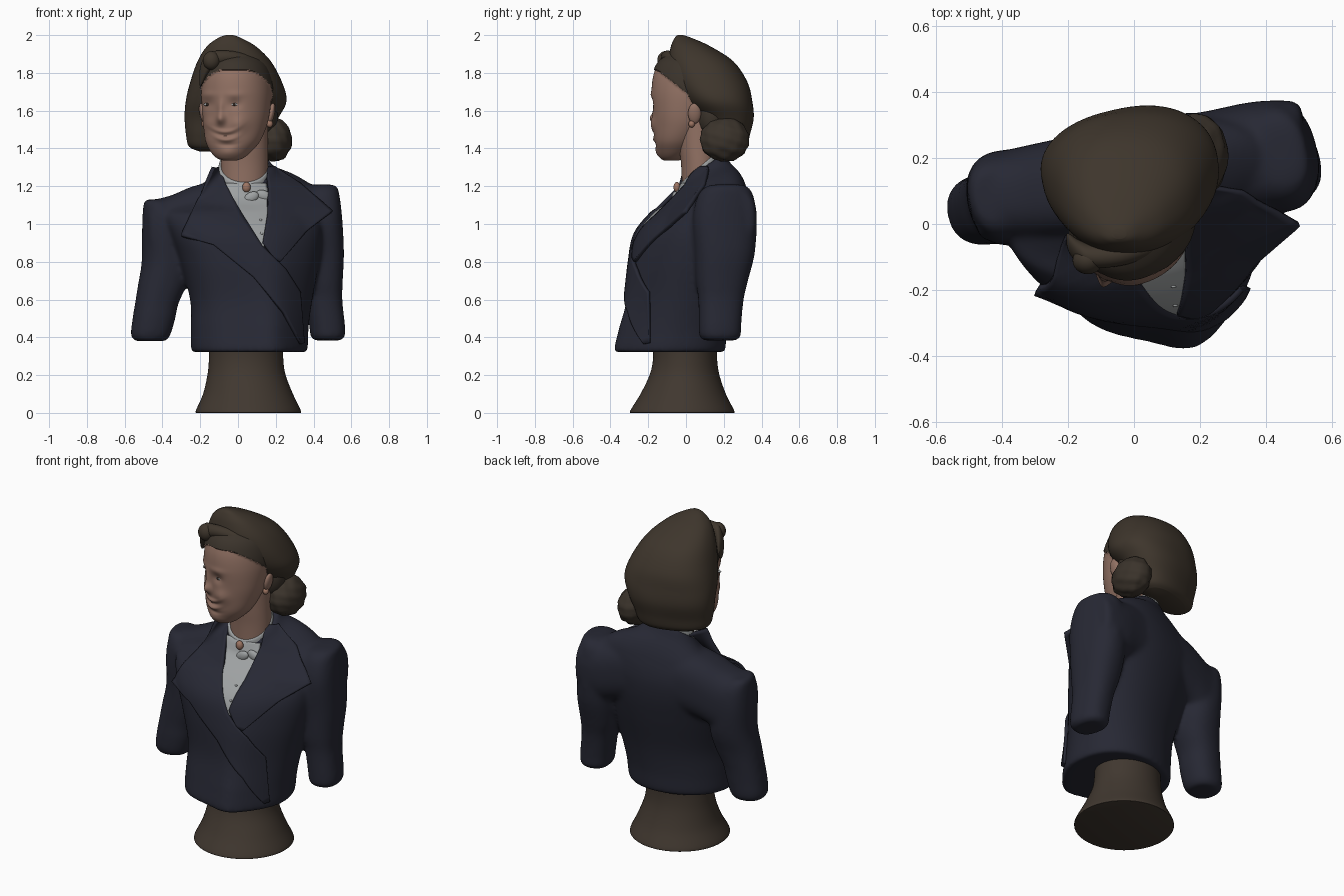
import bpy, bmesh, math
from mathutils import Vector
from mathutils.bvhtree import BVHTree

def mat(name, r, g, b):
    m = bpy.data.materials.new(name)
    m.diffuse_color = (r, g, b, 1)
    return m

NAVY = mat("navy_cloth", 0.02, 0.0212, 0.034)
SKIN = mat("skin", 0.29, 0.168, 0.127)
SHIRT = mat("grey_white_cloth", 0.34, 0.355, 0.36)
FELT = mat("brown_felt", 0.048, 0.036, 0.025)
HAIR = mat("dark_brown_hair", 0.043, 0.033, 0.024)
STONE = mat("brown_plinth", 0.052, 0.039, 0.029)
DARK = mat("dark_iris", 0.03, 0.02, 0.015)
PINK = mat("coral_jewel", 0.34, 0.18, 0.125)

def pick(ob):
    bpy.ops.object.select_all(action='DESELECT')
    ob.select_set(True)
    bpy.context.view_layer.objects.active = ob

def finish(name, bm, mats, angle=50):
    me = bpy.data.meshes.new(name)
    bm.to_mesh(me)
    ob = bpy.data.objects.new(name, me)
    bpy.context.collection.objects.link(ob)
    for m in mats:
        me.materials.append(m)
    pick(ob)
    bpy.ops.object.shade_smooth_by_angle(angle=math.radians(angle))
    return ob

def spline(p, t):
    i = min(int(t), len(p) - 2)
    f = t - i
    a, b, c, d = p[max(i - 1, 0)], p[i], p[i + 1], p[min(i + 2, len(p) - 1)]
    return [0.5 * (2 * q + (r - o) * f + (2 * o - 5 * q + 4 * r - s) * f * f
                   + (3 * q - o - 3 * r + s) * f ** 3) for o, q, r, s in zip(a, b, c, d)]

# Rounded sections (z, cx, cy, rx, ry, optional rotation) joined into a smooth solid
def loft(name, rings, mats, rot=0, e=2, n=64, steps=6, shape=Vector, rule=None):
    rings = [tuple(r) if len(r) == 6 else tuple(r) + (rot,) for r in rings]
    bm, rows = bmesh.new(), []
    for k in range((len(rings) - 1) * steps + 1):
        z, cx, cy, rx, ry, rt = spline(rings, k / steps)
        ca, sa = math.cos(math.radians(rt)), math.sin(math.radians(rt))
        rows.append([])
        for j in range(n):
            c, s = math.cos(2 * math.pi * j / n), math.sin(2 * math.pi * j / n)
            u = rx * math.copysign(abs(c) ** (2 / e), c)
            v = ry * math.copysign(abs(s) ** (2 / e), s)
            rows[-1].append(bm.verts.new(shape(Vector((cx + u * ca - v * sa, cy + u * sa + v * ca, z)))))
    for r, s in zip(rows, rows[1:]):
        for j in range(n):
            bm.faces.new((r[j], r[(j + 1) % n], s[(j + 1) % n], s[j]))
    bm.faces.new(rows[0][::-1])
    bm.faces.new(rows[-1])
    bmesh.ops.recalc_face_normals(bm, faces=bm.faces)
    for f in bm.faces:
        f.material_index = int(rule(f.calc_center_median())) if rule else 0
    return finish(name, bm, mats)

def ball(name, loc, size, m, shape=lambda p: 1, tilt=0):
    bm = bmesh.new()
    bmesh.ops.create_uvsphere(bm, u_segments=40, v_segments=24, radius=1)
    c, s = math.cos(tilt), math.sin(tilt)
    for v in bm.verts:
        x, y, z = (a * b * shape(v.co) for a, b in zip(v.co.copy(), size))
        v.co = Vector((x * c - z * s, y, x * s + z * c)) + Vector(loc)
    return finish(name, bm, [m], 80)

def g(d, s):
    return math.exp(-(d / s) ** 2)

def along_x(p):
    return Vector((p.z, p.x, p.y))

def ramp(v, low, high):
    return max(0, min(1, (v - low) / (high - low)))

# Plinth
loft("plinth", [(0, .055, -.02, .272, .27), (.012, .055, -.02, .278, .275), (.1, .053, -.015, .238, .226),
                (.2, .045, -.008, .207, .185), (.28, .043, -.005, .197, .17), (.37, .043, -.005, .195, .17)], [STONE])

# Jacket body, turned to the right, with sloping shoulders and a tilted neck opening
def body(p):
    x, y, z = p
    y -= 0.065 * g(x - .19, .12) * ramp(-z, -1.05, -.45) * (y < 0)
    return Vector((x, y, z + .07 * (x - .03) * ramp(z, .85, 1.1) + .7 * (y - .09) * ramp(z, 1.08, 1.28)))

jacket = loft("jacket", [
    (.322, .06, -.07, .29, .25), (.335, .06, -.068, .308, .27), (.45, .062, -.052, .312, .26),
    (.6, .07, -.025, .325, .257), (.8, .062, .005, .372, .277), (.95, .045, .035, .41, .275),
    (1.07, .02, .085, .425, .227), (1.14, .025, .11, .39, .182), (1.19, .04, .11, .29, .157),
    (1.24, .03, .095, .19, .132), (1.29, .03, .09, .144, .114)], [NAVY], rot=15, e=2.2, n=80, shape=body)
# Shoulders and sleeves, fused with the body into one soft cloth surface
parts = [loft("shoulders", [
    (-.475, .08, .97, .1, .13), (-.45, .08, .96, .128, .165), (-.35, .09, .97, .142, .183), (-.22, .107, 1.02, .153, .185),
    (0, .135, 1.06, .167, .187), (.22, .175, 1.05, .167, .19), (.36, .2, 1.02, .17, .19),
    (.48, .21, 1.03, .162, .17), (.51, .21, 1.04, .135, .135)], [NAVY], e=2.6, shape=along_x),
    loft("sleeve_right", [
        (1.21, .45, .22, .035, .06), (1.198, .445, .215, .075, .11), (1.15, .437, .21, .095, .148),
        (1.03, .437, .205, .108, .17), (.85, .437, .205, .119, .16), (.7, .44, .19, .111, .138), (.6, .453, .185, .096, .12),
        (.46, .472, .18, .092, .112), (.405, .475, .18, .088, .109), (.384, .475, .18, .068, .085)], [NAVY], rot=12, e=2.4),
    loft("sleeve_left", [
        (1.13, -.44, .08, .035, .06), (1.118, -.43, .08, .065, .095), (1.06, -.405, .08, .096, .13),
        (.95, -.39, .08, .115, .144), (.8, -.38, .078, .128, .138), (.68, -.4, .063, .128, .122), (.58, -.43, .053, .114, .112),
        (.5, -.445, .047, .112, .109), (.41, -.463, .045, .103, .102), (.38, -.463, .045, .078, .08)], [NAVY], rot=12, e=2.3)]
pick(jacket)
for p in parts:
    p.select_set(True)
bpy.ops.object.join()
remesh = jacket.modifiers.new("fuse", 'REMESH')
remesh.mode, remesh.voxel_size, remesh.use_smooth_shade = 'VOXEL', .012, True
soft = jacket.modifiers.new("soften", 'SMOOTH')
soft.factor, soft.iterations = .5, 14
for name in ("fuse", "soften"):
    bpy.ops.object.modifier_apply(modifier=name)

# Cloth pieces laid on the front of the jacket
tree = BVHTree.FromObject(jacket, bpy.context.evaluated_depsgraph_get())

def front_y(x, z, default=0.0, target=tree):
    hit = target.ray_cast(Vector((x, -2, z)), Vector((0, 1, 0)))[0]
    return hit.y if hit else default

def patch(name, left, right, m, gap, thick, across=16, per=8):
    def edge(pts):
        full = [Vector((p[0], p[2] if len(p) > 2 else front_y(p[0], p[1]) - gap, p[1])) for p in pts]
        return [a.lerp(b, k / per) for a, b in zip(full, full[1:]) for k in range(per)] + [full[-1]]
    bm, rows = bmesh.new(), []
    for a, b in zip(edge(left), edge(right)):
        row = [a.lerp(b, k / across) for k in range(across + 1)]
        rows.append([bm.verts.new((p.x, min(p.y, front_y(p.x, p.z, 9) - gap), p.z)) for p in row])
    for r, s in zip(rows, rows[1:]):
        for k in range(across):
            bm.faces.new((r[k], r[k + 1], s[k + 1], s[k]))
    sol = finish(name, bm, [m], 60).modifiers.new("thickness", 'SOLIDIFY')
    sol.thickness, sol.offset = thick, 0

patch("shirt_front", [(-.07, 1.215), (-.04, 1.15), (.04, 1.0), (.125, .87)],
      [(.15, 1.215), (.16, 1.15), (.155, 1.0), (.135, .87)], SHIRT, .006, .008)
patch("lapel_right", [(.15, 1.3), (.16, 1.2), (.155, 1.05), (.13, .9), (.19, .82)],
      [(.19, 1.3), (.33, 1.21), (.50, 1.065, .0), (.36, .96), (.22, .80)], NAVY, .012, .02)
patch("lapel_and_wrap_left",
      [(-.13, 1.3), (-.21, 1.13), (-.30, .937, -.21), (-.13, .89), (.08, .72), (.24, .53), (.33, .365)],
      [(-.1, 1.3), (-.06, 1.2), (.02, 1.05), (.13, .88), (.25, .76), (.325, .64), (.345, .37)], NAVY, .012, .02)

# Neck and shirt collar
loft("neck", [(1.15, .035, .08, .12, .1), (1.3, .035, .075, .124, .1), (1.4, .035, .07, .124, .105),
              (1.55, .03, .07, .13, .12)], [SKIN])
loft("shirt_collar", [(1.19, .03, .083, .14, .114), (1.26, .03, .08, .137, .11), (1.305, .03, .077, .133, .107),
                      (1.308, .03, .077, .122, .096)], [SHIRT], steps=4,
     shape=lambda p: Vector((p.x, p.y, p.z + .85 * (p.y - .08))))

# Head, turned to the left; face bumps are x, z, width, height, depth, upward curl
BUMPS = [(-.088, 1.555, .024, .03, .032, 0), (-.092, 1.61, .018, .05, .016, 0), (-.165, 1.635, .034, .026, -.011, 0),
         (-.018, 1.635, .034, .026, -.013, 0), (-.165, 1.685, .05, .018, .005, 0), (-.015, 1.685, .05, .018, .005, 0),
         (-.155, 1.53, .036, .035, .01, 0), (.01, 1.53, .045, .04, .016, 0), (-.068, 1.488, .06, .01, .009, 4),
         (-.066, 1.468, .055, .008, -.006, 4), (-.062, 1.445, .05, .011, .011, 4), (-.05, 1.375, .05, .03, .01, 0),
         (-.056, 1.418, .05, .012, -.006, 2)]

def hairline(p):
    return p.z > 1.815 - .8 * max(0, p.y + .15) - .6 * max(0, p.y)

def face(p):
    d = sum(b[4] * g(p.x - b[0], b[2]) * g(p.z - b[1] - b[5] * (p.x - b[0]) ** 2, b[3]) for b in BUMPS)
    q = p + Vector((-.2, -.98, 0)) * d * (p.y < 0)
    return q + Vector((p.x, p.y - .03, 0)).normalized() * .008 * hairline(p)

head = loft("head", [
    (1.336, -.042, -.075, .035, .04), (1.35, -.042, -.068, .072, .065), (1.385, -.037, -.053, .11, .098),
    (1.44, -.027, -.035, .146, .13), (1.52, -.015, -.012, .168, .158), (1.6, -.01, 0, .18, .176),
    (1.7, -.008, .015, .186, .198), (1.79, -.008, .025, .175, .198), (1.86, -.01, .03, .145, .17),
    (1.91, -.01, .03, .08, .1)], [SKIN, HAIR], rot=-14, n=160, steps=14, shape=face, rule=hairline)

# Eyes, ears and earrings
head_tree = BVHTree.FromObject(head, bpy.context.evaluated_depsgraph_get())
for side, eye, x, y, s in (("right", -.018, .176, .045, 1), ("left", -.16, -.185, .01, -1)):
    ey = front_y(eye, 1.633, 0, head_tree)
    ball("eye_" + side, (eye, ey + .004, 1.633), (.022, .008, .009), SHIRT)
    ball("iris_" + side, (eye - .002, ey - .001, 1.633), (.008, .005, .008), DARK)
    ball("ear_" + side, (x, y, 1.585), (.018, .034, .055), SKIN, tilt=-.2 * s)
    ball("earring_" + side, (x - .008 * s, y - .015, 1.53), (.017, .017, .019), PINK)

# Draped hat, rolled brim and knot
loft("draped_hat", [
    (2.0, -.045, -.03, .02, .015, 0), (1.985, -.045, -.015, .06, .045, 0), (1.94, -.035, .025, .13, .105, 0),
    (1.86, -.02, .08, .195, .172, 0), (1.75, -.01, .125, .243, .2, 4), (1.65, -.01, .158, .267, .188, 9),
    (1.56, -.035, .19, .25, .157, 14), (1.47, -.055, .195, .225, .125, 18), (1.41, -.06, .2, .205, .105, 18),
    (1.385, -.05, .21, .16, .075, 18)], [FELT], e=2.3)
loft("hat_rolled_brim", [
    (-.205, -.045, 1.77, .015, .03), (-.195, -.06, 1.79, .03, .06), (-.165, -.085, 1.845, .036, .058),
    (-.12, -.098, 1.875, .036, .042), (-.02, -.088, 1.88, .034, .034), (.09, -.045, 1.84, .036, .04),
    (.165, .02, 1.765, .04, .05), (.21, .09, 1.69, .05, .05), (.23, .13, 1.65, .03, .03)], [FELT], shape=along_x)
ball("hat_front_knot", (-.14, -.11, 1.865), (.046, .042, .05), FELT)

# Hair behind the ear and curly bun
ball("hair_behind_ear", (.12, .14, 1.57), (.09, .08, .12), HAIR)
ball("hair_bun", (.19, .205, 1.445), (.095, .13, .115), HAIR, lambda p: 1 + .03 * math.sin(9 * p.x + 4 * p.z)
     * math.sin(8 * p.y + 2) + .02 * math.sin(14 * p.z + 5 * p.y))

# Brooch, bow and shirt buttons
ball("brooch", (.045, -.048, 1.195), (.022, .018, .027), PINK)
for name, x, z, t in (("bow_left", .07, 1.14, .5), ("bow_right", .135, 1.15, -.4)):
    ball(name, (x, front_y(x, z) - .012, z), (.042, .018, .028), SHIRT, tilt=t)
for i, (x, z) in enumerate(((.12, 1.02), (.125, .95))):
    ball("shirt_button_%d" % i, (x, front_y(x, z) - .01, z), (.008, .005, .008), SHIRT)
